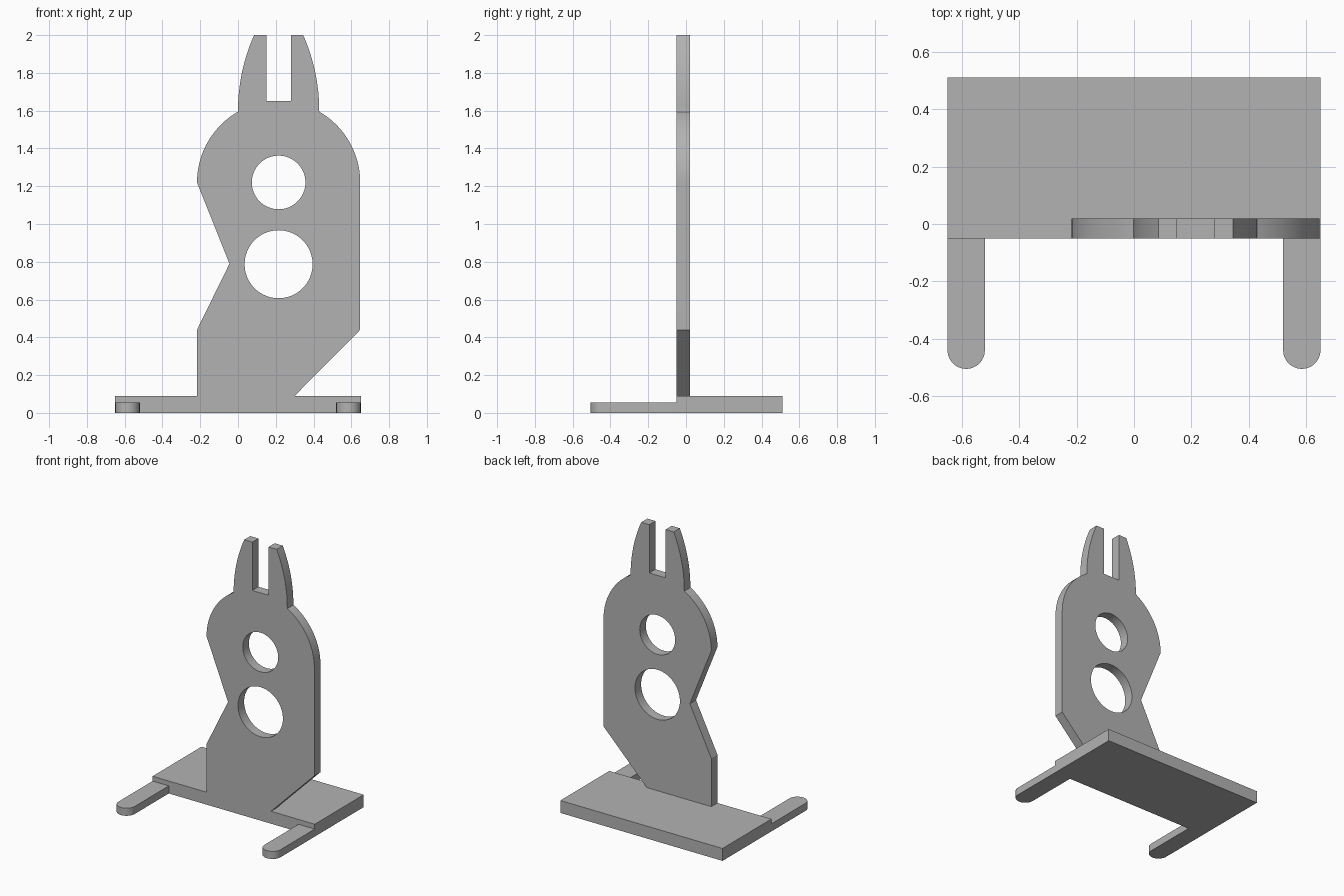
import bpy
from math import sin, cos, pi, radians, asin
from mathutils import Matrix

cube = bpy.data.objects.get("Cube")
if cube:
    bpy.data.objects.remove(cube, do_unlink=True)

grey = bpy.data.materials.new("plain grey")
grey.use_nodes = True
COLOUR = (0.45, 0.45, 0.45, 1)
grey.diffuse_color = COLOUR
grey.node_tree.nodes["Principled BSDF"].inputs["Base Color"].default_value = COLOUR


def arc(cx, cy, r, start, end, steps):
    """Points along an arc, angles in radians."""
    angles = [start + (end - start) * i / steps for i in range(steps + 1)]
    return [(cx + r * cos(a), cy + r * sin(a)) for a in angles]


def slab(name, loops, thickness, matrix):
    """Extrude closed outlines (inner loops become holes) into a solid mesh."""
    curve = bpy.data.curves.new(name + "_profile", "CURVE")
    curve.dimensions = "2D"
    curve.fill_mode = "BOTH"
    curve.extrude = thickness / 2
    for loop in loops:
        spline = curve.splines.new("POLY")
        spline.points.add(len(loop) - 1)
        for point, (x, y) in zip(spline.points, loop):
            point.co = (x, y, 0, 1)
        spline.use_cyclic_u = True
    obj = bpy.data.objects.new(name, curve)
    bpy.context.collection.objects.link(obj)
    obj.matrix_world = matrix
    bpy.ops.object.select_all(action="DESELECT")
    obj.select_set(True)
    bpy.context.view_layer.objects.active = obj
    bpy.ops.object.convert(target="MESH")
    obj = bpy.context.object
    obj.name = name
    # Weld the caps to the rim
    bpy.ops.object.mode_set(mode="EDIT")
    bpy.ops.mesh.select_all(action="SELECT")
    bpy.ops.mesh.remove_doubles(threshold=0.0002)
    bpy.ops.mesh.normals_make_consistent(inside=False)
    bpy.ops.object.mode_set(mode="OBJECT")
    bpy.ops.object.shade_smooth_by_angle(angle=radians(25))
    obj.data.materials.clear()
    obj.data.materials.append(grey)
    return obj


# Base plate
BASE_H, FRONT, BACK, HALF_W = 0.09, -0.05, 0.51, 0.65
base = [(-HALF_W, FRONT), (HALF_W, FRONT), (HALF_W, BACK), (-HALF_W, BACK)]
slab("base_plate", [base], BASE_H, Matrix.Translation((0, 0, BASE_H / 2)))

# Round-ended feet reaching forward
FOOT_R, FOOT_H = 0.065, 0.055
for name, side in (("left_foot", 1), ("right_foot", -1)):
    cx = side * (HALF_W - FOOT_R)
    foot = arc(cx, -0.44, FOOT_R, pi, 2 * pi, 24)
    foot += [(cx + FOOT_R, FRONT), (cx - FOOT_R, FRONT)]
    slab(name, [foot], FOOT_H, Matrix.Translation((0, 0, FOOT_H / 2)))

# Upright panel: rounded head, two curved ears, notched side, slanted corner
CX, HEAD_Z, HEAD_R, EAR_X, EAR_R = 0.215, 1.22, 0.432, 0.215, 0.985
ear_angle = asin(0.4 / EAR_R)
head_angle = pi / 3


def mirrored(points):
    return [(2 * CX - x, z) for x, z in reversed(points)]


right_half = arc(CX, HEAD_Z, HEAD_R, 0, head_angle, 24)
right_half += arc(CX + EAR_X - EAR_R, 1.6, EAR_R, 0, ear_angle, 16)
right_half += [(0.28, 2.0), (0.28, 1.65)]
outline = [(-0.217, BASE_H), (0.30, BASE_H), (0.647, 0.44)]
outline += right_half + mirrored(right_half)
outline += [(-0.045, 0.79), (-0.217, 0.44)]

holes = [arc(CX, z, r, 0, 2 * pi, 64)[:-1] for z, r in ((HEAD_Z, 0.142), (0.787, 0.18))]
upright = Matrix.Translation((0, -0.015, 0)) @ Matrix.Rotation(pi / 2, 4, "X")
slab("upright_panel", [outline] + holes, 0.07, upright)
